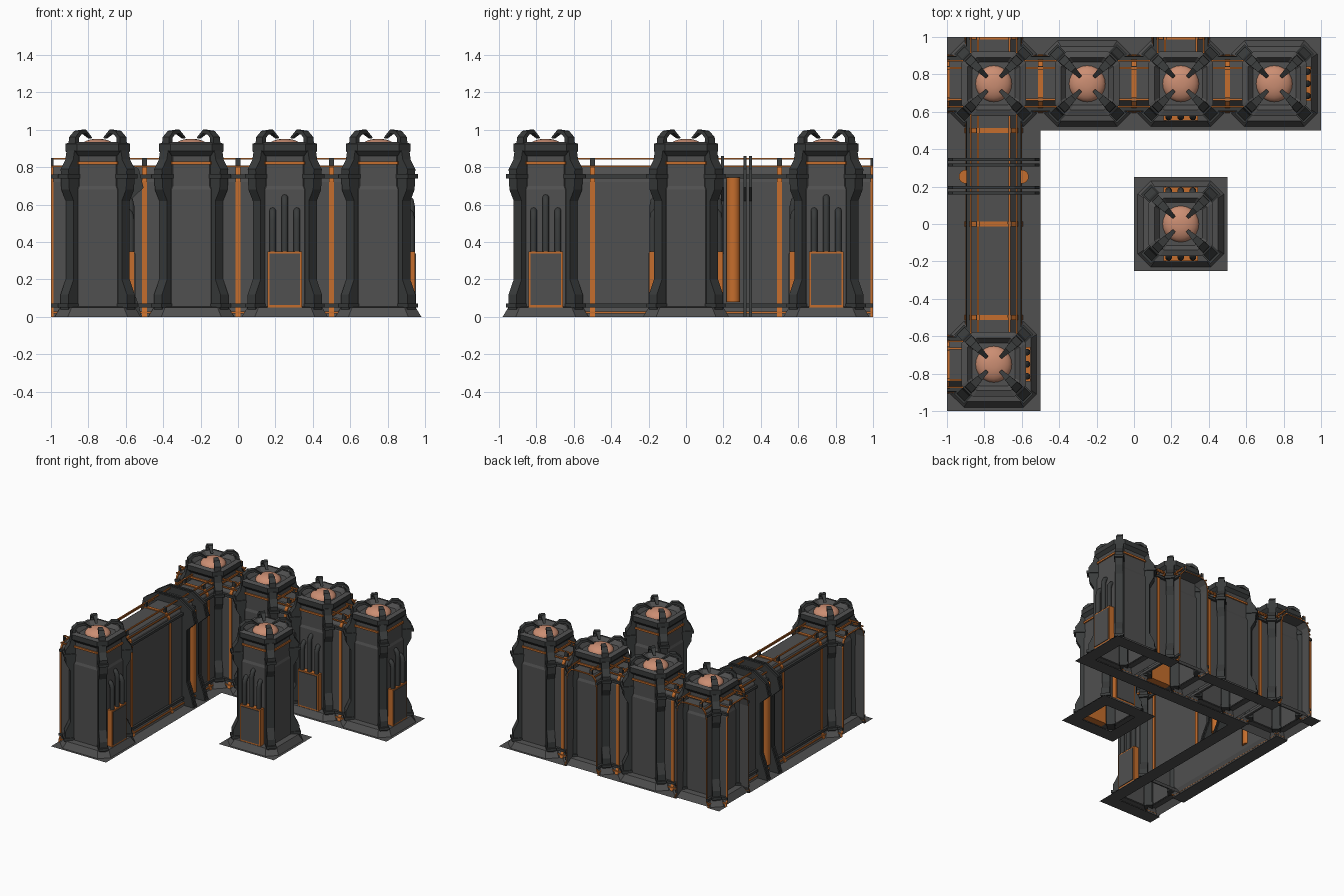
import bpy, bmesh, math
from mathutils import Matrix, Vector

if "Cube" in bpy.data.objects:
    bpy.data.objects.remove(bpy.data.objects["Cube"])

COL = {"grey_metal": (.08, .08, .08), "dark_metal": (.042, .045, .045),
       "orange_paint": (.56, .155, .026), "copper": (.60, .27, .17)}
MATS = {}
for n, c in COL.items():
    MATS[n] = bpy.data.materials.new(n)
    MATS[n].diffuse_color = (*c, 1)
PARTS = {}


def loft(part, mat, M, rings, closed=True, caps=True, smooth=False):
    """Skin a list of point rings into the named part."""
    bm = PARTS.setdefault(part, (bmesh.new(), mat))[0]
    vs = [[bm.verts.new(M @ Vector(p)) for p in r] for r in rings]
    n, faces = len(rings[0]), []
    for a, b in zip(vs, vs[1:]):
        for i in range(n if closed else n - 1):
            j = (i + 1) % n
            faces.append(bm.faces.new((a[i], a[j], b[j], b[i])))
    for f in faces:
        f.smooth = smooth
    if caps:
        bm.faces.new(vs[0][::-1])
        bm.faces.new(vs[-1])


def box(part, mat, M, x0, x1, y0, y1, z0, z1):
    loft(part, mat, M, [[(x0, y0, z), (x1, y0, z), (x1, y1, z), (x0, y1, z)] for z in (z0, z1)])


def octa(h, c, z):
    q = [(h, c - h), (h, h - c), (h - c, h), (c - h, h), (-h, h - c), (-h, c - h), (c - h, -h), (h - c, -h)]
    return [(x, y, z) for x, y in q]


def circle(r, z, n=24, x=0, y=0):
    return [(x + r * math.cos(k * math.tau / n), y + r * math.sin(k * math.tau / n), z) for k in range(n)]


def place(x, y, deg):
    return Matrix.Translation((x, y, 0)) @ Matrix.Rotation(math.radians(deg), 4, 'Z')


def mirror(sec):
    return sec + [(-y, z) for y, z in reversed(sec)]


WALL = mirror([(.15, 0), (.13, .05), (.13, .2), (.13, .62), (.13, .72), (.12, .77), (.09, .805)])
BAND = mirror([(.157, 0), (.138, .05), (.138, .2), (.138, .62), (.138, .725), (.127, .777), (.092, .813)])
RIB = mirror([(.235, 0), (.22, .06), (.17, .2), (.17, .62), (.245, .69), (.22, .79), (.11, .86)])


def hoop(part, mat, M, outer, x0, x1):
    """Hoop wrapped around the wall section."""
    loft(part, mat, M, [[(x, y, z) for y, z in s] for x, s in
                        ((x0, WALL), (x0, outer), (x1, outer), (x1, WALL))], closed=False, caps=False)


def wall(M, x0, x1, ends):
    """Wall run along local x with rails and orange end hoops."""
    loft("wall_shell", "grey_metal", M, [[(x, y, z) for y, z in WALL] for x in (x0, x1)], False, False)
    for s in (-1, 1):
        for y, z in ((.137, .75), (.14, .06)):
            box("wall_side_rail", "dark_metal", M, x0, x1, s * y - .009, s * y + .009, z - .01, z + .01)
        for y, z in ((.085, .845), (.123, .805), (.147, .022)):
            box("wall_orange_rail", "orange_paint", M, x0, x1, s * y - .005, s * y + .005, z - .005, z + .005)
    for e in ends:
        a, b = sorted((e, e - math.copysign(.0125, e)))
        hoop("wall_end_hoop", "orange_paint", M, BAND, a, b)
        for s in (-.085, .085):      # brackets carrying the top rails
            box("rail_bracket", "dark_metal", M, a, b, s - .01, s + .01, .80, .85)


def floor(cx, cy, links):
    """Flat ground plate, open under the tower and its wall links."""
    bm = PARTS.setdefault("floor_plate", (bmesh.new(), "grey_metal"))[0]
    for k in range(4):
        M = place(cx, cy, k * 90)
        quads = [(.14, .25, .14, .25)] + ([] if k * 90 in links else [(.14, .25, -.14, .14)])
        for x0, x1, y0, y1 in quads:
            bm.faces.new([bm.verts.new(M @ Vector((x, y, 0))) for x, y in
                          ((x0, y0), (x1, y0), (x1, y1), (x0, y1))])


def service_box(M):
    """Orange cabinet with three bent pipes on the +x face."""
    box("cabinet", "orange_paint", M, .14, .197, -.093, .093, .05, .35)
    box("cabinet_door", "grey_metal", M, .19, .202, -.081, .081, .064, .338)
    for y, top in ((-.065, .57), (0, .64), (.065, .57)):
        path = [(.178, .33), (.178, top - .05), (.172, top - .02), (.158, top - .005), (.14, top)]
        rings = []
        for i, (d, z) in enumerate(path):
            a, b = path[max(i - 1, 0)], path[min(i + 1, 4)]
            t = Vector((b[0] - a[0], b[1] - a[1])).normalized()
            rings.append([(d + .018 * math.cos(k * math.pi / 5) * t.y, y + .018 * math.sin(k * math.pi / 5),
                           z - .018 * math.cos(k * math.pi / 5) * t.x) for k in range(10)])
        loft("cabinet_pipe", "dark_metal", M, rings, smooth=True)


def tower(cx, cy, links, boxes):
    M = place(cx, cy, 0)
    # octagonal foot and body, then cap
    loft("tower_foot", "grey_metal", M, [octa(.23, .07, 0), octa(.20, .06, .05), octa(.15, .05, .055)], caps=False)
    loft("tower_body", "grey_metal", M, [octa(.155, .05, .05), octa(.155, .05, .68), octa(.148, .05, .70),
                                         octa(.148, .05, .89)], caps=False)
    loft("tower_cap", "dark_metal", M, [octa(.15, .05, .86), octa(.172, .06, .885), octa(.172, .06, .925)], caps=False)
    loft("tower_cap_top", "grey_metal", M, [octa(.172, .06, .925), octa(.14, .05, .935), octa(.115, .04, .905),
                                            octa(.05, .02, .905)], caps=False)
    loft("tower_orange_ring", "orange_paint", M, [octa(.147, .05, .814), octa(.157, .053, .814),
                                                  octa(.157, .053, .829), octa(.147, .05, .829)], caps=False)
    loft("dome", "copper", M, [circle(.098 * math.cos(a), .9 + .052 * math.sin(a))
                               for a in [k * math.pi / 14 for k in range(7)]], smooth=True)
    for k in range(4):
        D = place(cx, cy, 45 + 90 * k)
        # corner strut, thick at foot and shoulder
        loft("corner_strut", "dark_metal", D,
             [[(.16, -.03, z), (r, -.03, z), (r, .03, z), (.16, .03, z)] for z, r in
              ((.04, .25), (.12, .25), (.2, .212), (.62, .212), (.68, .245), (.79, .25), (.84, .215), (.89, .205))])
        for z in (.05, .74):
            box("strut_clamp", "dark_metal", D, .17, .262, -.037, .037, z, z + .022)
        # claw curling over the dome
        loft("claw", "dark_metal", D,
             [[(ro, -w, zo), (ro, w, zo), (ri, w, zi), (ri, -w, zi)] for ro, zo, ri, zi, w in
              ((.197, .91, .165, .91, .025), (.192, .96, .168, .955, .025), (.155, .994, .145, .975, .022),
               (.105, 1.0, .105, .98, .017), (.05, .958, .06, .952, .009))])
    floor(cx, cy, links)
    for a in links:
        wall(place(cx, cy, a), .13, .25, (.25,))
    for a in boxes:
        service_box(place(cx, cy, a))


# towers: centre, wall link directions, cabinet directions
tower(-.75, .75, (0, 90, 180, 270), ())
tower(-.25, .75, (0, 180), ())
tower(.25, .75, (0, 90, 180), (270,))
tower(.75, .75, (180,), (0,))
tower(-.75, -.75, (90, 180), (0,))
tower(.25, 0, (), (90, 270))

# plain wall cells
for y in (-.25, .25):
    wall(place(-.75, y, 90), -.25, .25, (-.25, .25))
    floor(-.75, y, (90, 270))

# reinforced cell: paired ribs and upright orange tanks
G = place(-.75, .25, 90)
for c in (-.07, .08):
    for d in (-.014, .014):
        hoop("wall_rib", "dark_metal", G, RIB, c + d - .008, c + d + .008)
for s in (-1, 1):
    loft("wall_tank", "orange_paint", G, [circle(.037, z, 16, .003, s * .15) for z in (.08, .745)], smooth=True)

for name, (bm, mat) in PARTS.items():
    if name != "floor_plate":
        bmesh.ops.recalc_face_normals(bm, faces=bm.faces[:])
    me = bpy.data.meshes.new(name)
    bm.to_mesh(me)
    bm.free()
    me.materials.append(MATS[mat])
    ob = bpy.data.objects.new(name, me)
    bpy.context.collection.objects.link(ob)
    if any(p.use_smooth for p in me.polygons):
        bpy.ops.object.select_all(action='DESELECT')
        ob.select_set(True)
        bpy.context.view_layer.objects.active = ob
        bpy.ops.object.shade_smooth_by_angle(angle=math.radians(40))

for m in bpy.data.materials:
    if m.users and not m.is_grease_pencil:
        m.use_nodes = True
        m.node_tree.nodes["Principled BSDF"].inputs["Base Color"].default_value = m.diffuse_color
